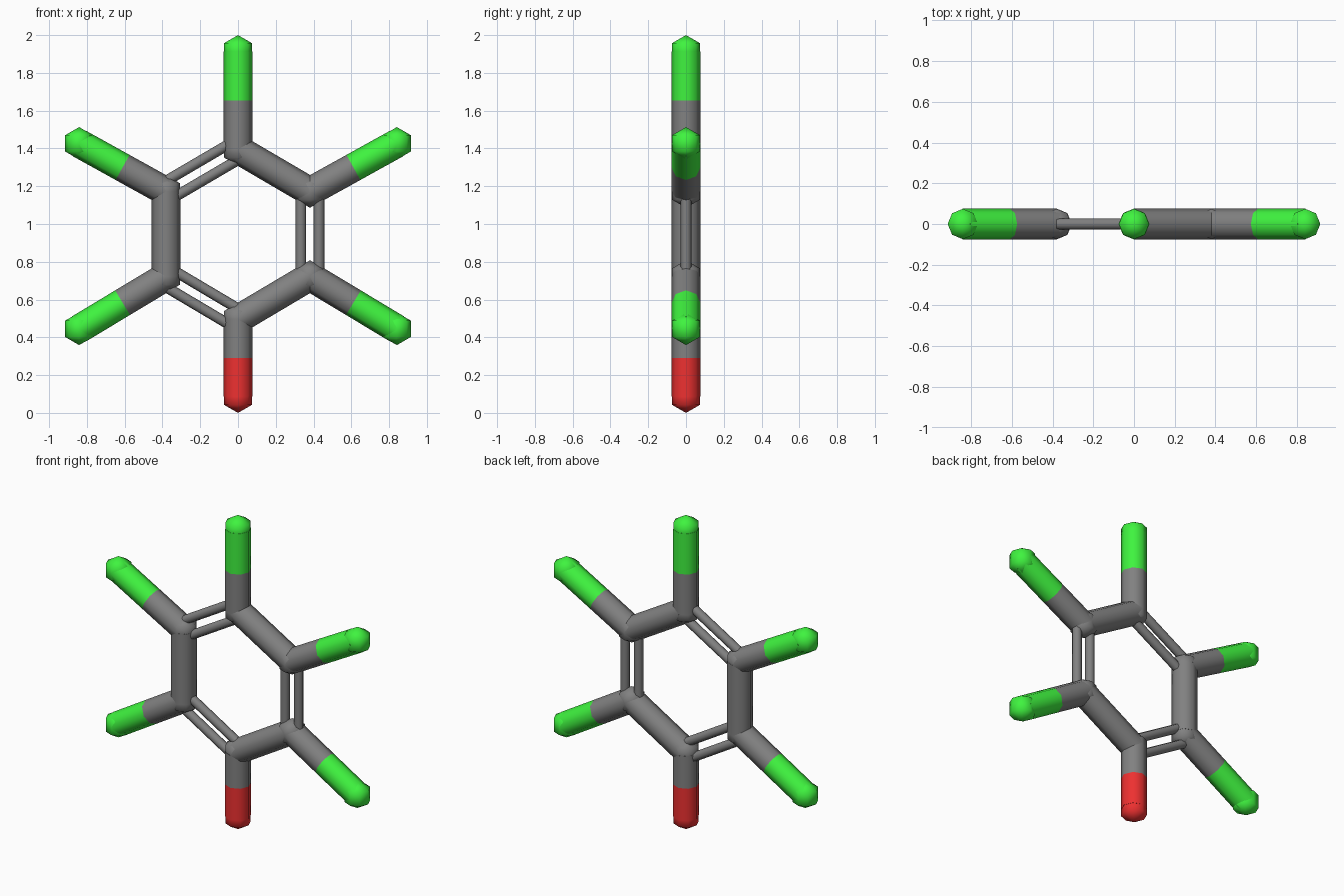
import bpy, math
from mathutils import Vector, Matrix

if "Cube" in bpy.data.objects:
    bpy.data.objects.remove(bpy.data.objects["Cube"])

BOND_R, THIN_R, GAP, BALL_R = 0.076, 0.028, 0.048, 0.086


def material(name, rgb):
    m = bpy.data.materials.new(name)
    m.diffuse_color = (*rgb, 1)
    m.use_nodes = True
    m.node_tree.nodes["Principled BSDF"].inputs["Base Color"].default_value = m.diffuse_color
    return m


green = material("green", (0.05, 0.9, 0.05))
red = material("red", (0.85, 0.03, 0.03))
grey = material("grey", (0.22, 0.22, 0.22))


def finish(name, mat):
    ob = bpy.context.object
    ob.name = name
    bpy.ops.object.shade_smooth()
    if ob.type == 'MESH' and name.find("ball") < 0:
        bpy.ops.object.shade_smooth_by_angle(angle=math.radians(50))
    ob.data.materials.append(mat)
    return ob


def rod(name, a, b, r, mat):
    d = b - a
    bpy.ops.mesh.primitive_cylinder_add(
        vertices=8, radius=r, depth=d.length, location=(a + b) / 2,
        rotation=d.to_track_quat('Z', 'Y').to_euler())
    return finish(name, mat)


def ball(name, p, mat):
    # coarse sphere: two poles and two rings
    bpy.ops.mesh.primitive_uv_sphere_add(
        segments=8, ring_count=3, radius=BALL_R, location=p)
    return finish(name, mat)


# Ring corners, clockwise from the top, and the outer end of each arm
ring = [Vector((x, 0, z)) for x, z in
        [(0, 1.395), (0.381, 1.172), (0.381, 0.722),
         (0, 0.496), (-0.381, 0.722), (-0.381, 1.172)]]
ends = [Vector((x, 0, z)) for x, z in
        [(0, 1.914), (0.841, 1.427), (0.841, 0.445),
         (0, 0.086), (-0.841, 0.445), (-0.841, 1.427)]]

for i in range(6):
    a, b, end = ring[i], ring[(i + 1) % 6], ends[i]
    tip = red if i == 3 else green
    ball(f"ring_ball_{i}", a, grey)

    # Ring sides alternate between one thick rod and a pair of thin rods
    if i % 2 == 0:
        rod(f"thick_side_{i}", a, b, BOND_R, grey)
    else:
        side = (b - a).normalized().cross(Vector((0, 1, 0))) * GAP
        for k, s in (("inner", -1), ("outer", 1)):
            rod(f"thin_side_{k}_{i}", a + side * s, b + side * s, THIN_R, grey)

    # Arms: grey inner half, coloured outer half with a ball end
    mid = (a + end) / 2
    rod(f"arm_inner_{i}", a, mid, BOND_R, grey)
    rod(f"arm_outer_{i}", mid, end, BOND_R, tip)
    ball(f"arm_end_ball_{i}", end, tip)
